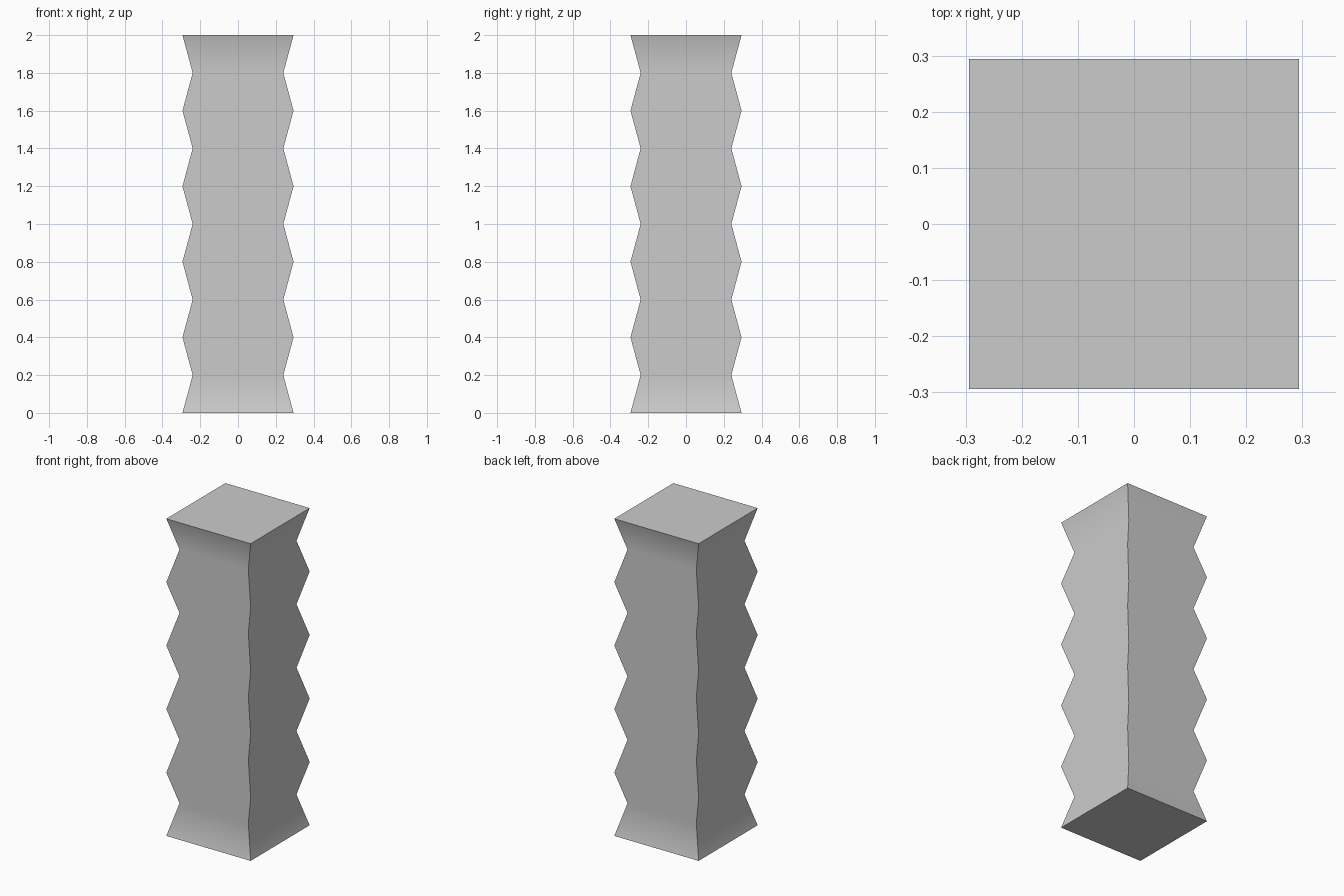
import bpy, bmesh, math

if "Cube" in bpy.data.objects:
    bpy.data.objects.remove(bpy.data.objects["Cube"])

WIDE, NARROW = 0.294, 0.24   # half widths of the ridges and grooves
STEP, COUNT = 0.2, 10        # ring spacing and number of segments

bm = bmesh.new()

# Square rings alternating wide and narrow
rings = []
for i in range(COUNT + 1):
    h = NARROW if i % 2 else WIDE
    rings.append([bm.verts.new((sx * h, sy * h, i * STEP))
                  for sx, sy in ((-1, -1), (1, -1), (1, 1), (-1, 1))])

# Zigzag sides
for low, high in zip(rings, rings[1:]):
    for k in range(4):
        n = (k + 1) % 4
        bm.faces.new((low[k], low[n], high[n], high[k]))

# Flat bottom and top
bm.faces.new(rings[0][::-1])
bm.faces.new(rings[-1])

mesh = bpy.data.meshes.new("zigzag_column")
bm.to_mesh(mesh)
bm.free()
column = bpy.data.objects.new("zigzag_column", mesh)
bpy.context.collection.objects.link(column)

# Smooth across the ridges, sharp at corners and caps
bpy.context.view_layer.objects.active = column
column.select_set(True)
bpy.ops.object.shade_smooth_by_angle(angle=math.radians(45))
